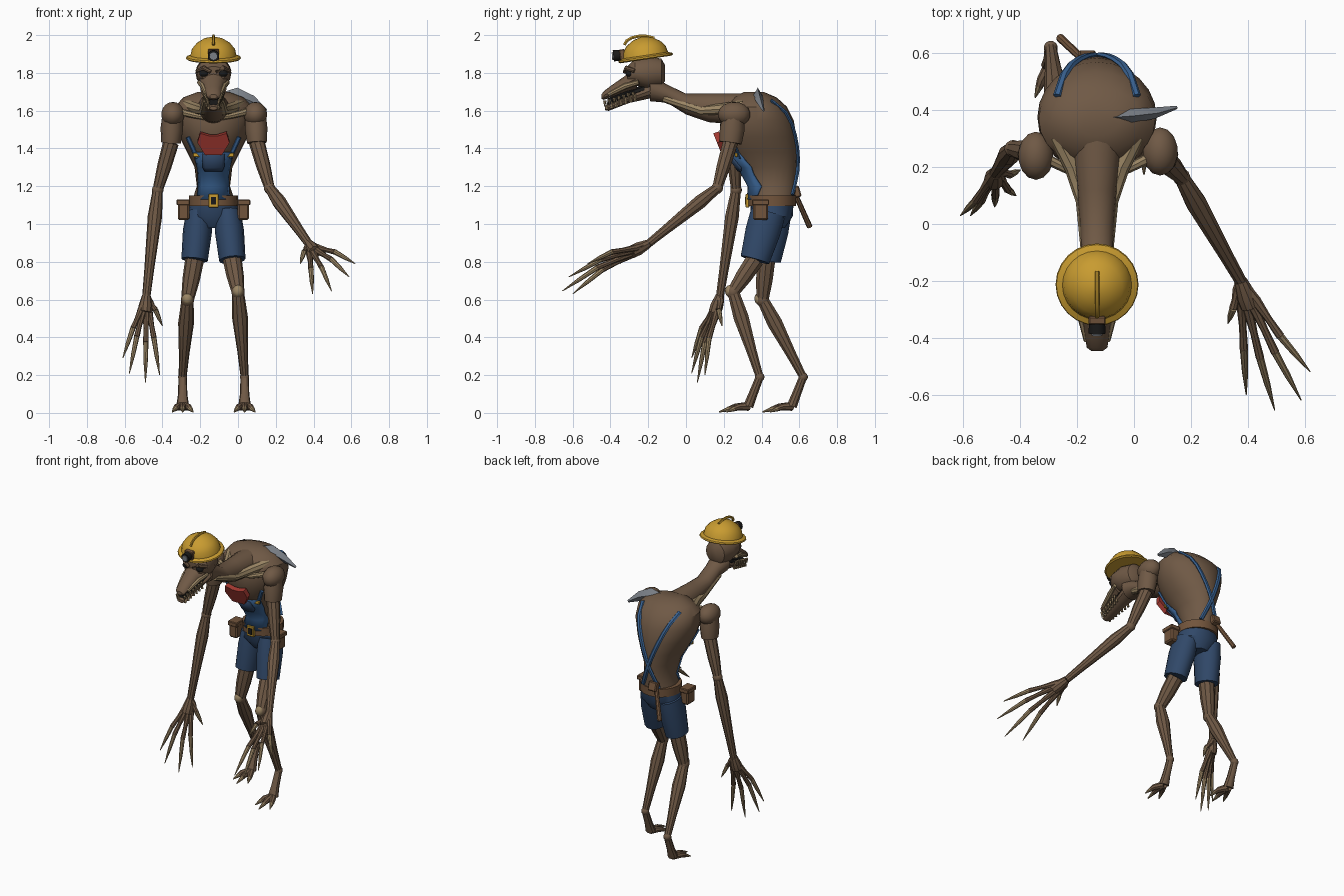
import bpy
import bmesh
import math
from mathutils import Vector, Matrix

cube = bpy.data.objects.get("Cube")
if cube:
    bpy.data.objects.remove(cube, do_unlink=True)

BODY_SHIFT = Vector((-.13, 0, 0))   # the body's mid plane is off centre


def material(name, red, green, blue):
    mat = bpy.data.materials.new(name)
    mat.use_nodes = True
    color = (red, green, blue, 1)
    mat.diffuse_color = color
    mat.node_tree.nodes["Principled BSDF"].inputs["Base Color"].default_value = color
    return mat


skin = material("brown skin", .16, .1, .06)
bone = material("tan bone", .33, .24, .13)
yellow = material("helmet yellow", .58, .33, .03)
navy = material("navy denim", .03, .065, .14)
blue = material("blue denim", .04, .12, .28)
red = material("red cloth", .36, .04, .03)
steel = material("grey steel", .21, .23, .26)
leather = material("brown leather", .17, .09, .045)
black = material("black", .01, .01, .01)


def finish(bm, name, mat):
    """Turn a bmesh into a named, shaded object."""
    bmesh.ops.translate(bm, verts=bm.verts, vec=BODY_SHIFT)
    bmesh.ops.recalc_face_normals(bm, faces=bm.faces)
    mesh = bpy.data.meshes.new(name)
    bm.to_mesh(mesh)
    bm.free()
    mesh.materials.append(mat)
    mesh.shade_smooth()
    mesh.set_sharp_from_angle(angle=math.radians(35))
    obj = bpy.data.objects.new(name, mesh)
    bpy.context.scene.collection.objects.link(obj)
    return obj


def tube(name, rings, mat, sides=10, axis=None):
    """Loft ellipses (x, y, z, radius[, second radius]) along a path."""
    bm = bmesh.new()
    centres = [Vector(ring[:3]) for ring in rings]
    loops = []
    for i, ring in enumerate(rings):
        ahead, behind = centres[min(i + 1, len(rings) - 1)], centres[max(i - 1, 0)]
        along = Vector(axis).normalized() if axis else (ahead - behind).normalized()
        ref = Vector((0, 1, 0)) if abs(along.x) > .8 else Vector((1, 0, 0))
        u = (ref - along * ref.dot(along)).normalized()
        v = along.cross(u)
        loop = []
        for k in range(sides):
            angle = math.tau * k / sides
            offset = u * math.cos(angle) * ring[3] + v * math.sin(angle) * ring[-1]
            loop.append(bm.verts.new(centres[i] + offset))
        loops.append(loop)
    for low, high in zip(loops, loops[1:]):
        for k in range(sides):
            n = (k + 1) % sides
            bm.faces.new((low[k], low[n], high[n], high[k]))
    bm.faces.new(loops[0])
    bm.faces.new(loops[-1])
    return finish(bm, name, mat)


def ball(name, centre, size, mat):
    bm = bmesh.new()
    bmesh.ops.create_uvsphere(bm, u_segments=14, v_segments=9, radius=1)
    bmesh.ops.transform(bm, verts=bm.verts,
                        matrix=Matrix.LocRotScale(Vector(centre), None, Vector(size)))
    return finish(bm, name, mat)


def box(name, centre, size, mat, tilt=0):
    bm = bmesh.new()
    bmesh.ops.create_cube(bm, size=1)
    turn = Matrix.Rotation(tilt, 3, 'X').to_quaternion()
    bmesh.ops.transform(bm, verts=bm.verts,
                        matrix=Matrix.LocRotScale(Vector(centre), turn, Vector(size)))
    bmesh.ops.bevel(bm, geom=bm.edges[:], offset=min(size) * .15, segments=1, affect='EDGES')
    return finish(bm, name, mat)


# Torso: height, half width, front y, back y
PROFILE = [(1.1, .12, .335, .575), (1.2, .088, .34, .58), (1.3, .1, .285, .585),
           (1.38, .14, .225, .59), (1.46, .18, .19, .585), (1.55, .21, .18, .57),
           (1.62, .205, .2, .535), (1.67, .16, .25, .48), (1.7, .08, .31, .41)]
tube("torso", [(0, (f + b) / 2, z, w, (b - f) / 2) for z, w, f, b in PROFILE],
     skin, 24, axis=(0, 0, 1))


def on_torso(x, z, side=-1, gap=.008):
    """Point on the torso's front (-1) or back (1) surface."""
    for low, high in zip(PROFILE, PROFILE[1:]):
        if z <= high[0]:
            break
    t = (z - low[0]) / (high[0] - low[0])
    w, f, b = (low[i] + (high[i] - low[i]) * t for i in (1, 2, 3))
    bulge = math.sqrt(max(0, 1 - (x / w) ** 2))
    return Vector((x, (f + b) / 2 + side * ((b - f) / 2 * bulge + gap), z))


def patch(name, rows, mat, gap):
    """Cloth panel hugging the chest, from rows of (height, half width)."""
    bm = bmesh.new()
    columns = 8
    grid = [[bm.verts.new(on_torso(w * (2 * c / columns - 1), z, -1, gap))
             for c in range(columns + 1)] for z, w in rows]
    for low, high in zip(grid, grid[1:]):
        for c in range(columns):
            bm.faces.new((low[c], low[c + 1], high[c + 1], high[c]))
    obj = finish(bm, name, mat)
    solid = obj.modifiers.new("thickness", 'SOLIDIFY')
    solid.thickness = .008
    solid.offset = 0
    return obj


patch("bib", [(1.13, .085), (1.2, .08), (1.26, .08), (1.3, .085), (1.38, .105)], blue, .01)
patch("bib_pocket", [(1.28, .045), (1.3, .055), (1.37, .06)], navy, .02)

# Red neckerchief lying on the chest
bm = bmesh.new()
outline = [(.045, 1.365), (.085, 1.43), (.07, 1.48), (.02, 1.465)]
outline += [(-x, z) for x, z in reversed(outline)]
face = bm.faces.new([bm.verts.new((x, .19 - (z - 1.365) * .4, z)) for x, z in outline])
extruded = bmesh.ops.extrude_face_region(bm, geom=[face])["geom"]
bmesh.ops.translate(bm, vec=(0, .03, .01),
                    verts=[g for g in extruded if isinstance(g, bmesh.types.BMVert)])
finish(bm, "red_neckerchief", red)

# Braces, pouches, clavicles and neck cords on both sides
for side, label in ((-1, "right"), (1, "left")):
    front = [on_torso(side * (.085 + .05 * t), 1.35 + .11 * t) for t in (0, .5, 1)]
    tube(label + "_front_strap", [(*p, .014, .008) for p in front], blue, 6)
    box(label + "_clip", on_torso(side * .09, 1.365, -1, .018), (.035, .014, .022), yellow)
    steps = [i / 8 for i in range(9)]
    back = [on_torso(side * (.14 - .2 * t), 1.655 - .5 * t, 1) for t in steps]
    tube(label + "_back_strap", [(*p, .015, .01) for p in back], blue, 6)
    box(label + "_pouch", (side * .158, .395, 1.07), (.06, .08, .1), leather)
    box(label + "_pouch_flap", (side * .16, .395, 1.115), (.07, .09, .03), leather)
    tube(label + "_clavicle", [(side * .02, .185, 1.56, .014), (side * .1, .19, 1.575, .016),
                               (side * .2, .24, 1.6, .02)], bone, 8)
    tube(label + "_neck_cord", [(side * .035, -.12, 1.665, .02), (side * .05, .08, 1.6, .025),
                                (side * .085, .2, 1.61, .03), (side * .14, .31, 1.63, .03)], bone, 8)

# Shorts waist and belt
tube("shorts_waist", [(0, .455, .98, .07, .07), (0, .455, 1.04, .135, .11),
                      (0, .455, 1.12, .125, .115)], navy, 20, axis=(0, 0, 1))
tube("belt", [(0, .455, z, .13, .128) for z in (1.095, 1.15)], leather, 20, axis=(0, 0, 1))
box("buckle", (0, .325, 1.123), (.052, .02, .07), yellow)
box("buckle_hole", (0, .316, 1.123), (.028, .009, .042), black)

# Neck
tube("neck", [(0, -.19, 1.72, .07), (0, -.1, 1.69, .055, .048), (0, 0, 1.635, .06, .055),
              (0, .12, 1.615, .07, .076), (0, .25, 1.61, .085, .082), (0, .36, 1.6, .1, .09)],
     skin, 16, axis=(0, 1, 0))

# Head
FORWARD = (0, -1, 0)
tube("skull", [(0, -.11, 1.8, .03, .04), (0, -.13, 1.8, .07, .075), (0, -.2, 1.8, .095, .09),
               (0, -.27, 1.805, .09, .07), (0, -.31, 1.79, .06, .045)], skin, 16, FORWARD)
tube("snout", [(0, -.26, 1.77, .078, .06), (0, -.33, 1.737, .052, .042), (0, -.4, 1.7, .042, .03),
               (0, -.435, 1.68, .036, .023), (0, -.447, 1.675, .02, .012)], skin, 12, FORWARD)
tube("lower_jaw", [(0, -.19, 1.705, .06, .04), (0, -.3, 1.665, .045, .024),
                   (0, -.41, 1.617, .032, .018), (0, -.43, 1.613, .02, .01)], skin, 12, FORWARD)
tube("mouth", [(0, -.22, 1.71, .05, .03), (0, -.415, 1.645, .025, .02)], black, 10, FORWARD)
for side, label in ((-1, "right"), (1, "left")):
    ball(label + "_eye", (side * .05, -.298, 1.797), (.026, .022, .02), black)
    tube(label + "_brow", [(side * .015, -.325, 1.805, .01), (side * .05, -.315, 1.826, .013),
                           (side * .085, -.27, 1.81, .012)], skin, 8)
    tube(label + "_cheek", [(side * .075, -.25, 1.75, .012), (side * .055, -.32, 1.73, .016),
                            (side * .035, -.41, 1.685, .012)], bone, 8)
    for i in range(7):
        t = i / 6
        x, y, z = side * (.052 - .024 * t), -.28 - .15 * t, 1.7 - .045 * t
        tube(label + "_upper_tooth", [(x, y, z, .01), (x, y, z - .035, .002)], bone, 5)
        tube(label + "_lower_tooth", [(x * .9, y + .012, z - .05, .009),
                                      (x * .9, y + .012, z - .012, .002)], bone, 5)

# Helmet, tilted forward
UP = Vector((0, -.15, 1)).normalized()
BRIM = Vector((0, -.213, 1.877))
shell = [(-.006, .138), (0, .146), (.008, .143), (.016, .122), (.05, .114),
         (.08, .09), (.105, .05), (.114, .012)]
tube("helmet", [(*(BRIM + UP * h), r) for h, r in shell], yellow, 24, UP)
ridge = [BRIM + UP * (.06 + .06 * math.sin(a)) + Vector((0, -.105 * math.cos(a), 0))
         for a in (.2, .6, 1, 1.4, 1.8, 2.2)]
tube("helmet_ridge", [(*p, .008, .009) for p in ridge], yellow, 6)
box("lamp_mount", (0, -.335, 1.89), (.06, .03, .07), leather, .15)
tube("lamp", [(0, -.34, 1.895, .028), (0, -.385, 1.89, .03)], black, 12)
tube("lamp_glass", [(0, -.38, 1.89, .02), (0, -.392, 1.889, .02)], steel, 12)


def arm(label, shoulder, cuff, elbow, wrist, tips):
    """Shoulder, sleeve-like upper arm, forearm and a clawed hand."""
    shoulder, cuff, elbow, wrist = map(Vector, (shoulder, cuff, elbow, wrist))
    ball(label + "_shoulder", shoulder, (.063, .086, .066), skin)
    tube(label + "_upper_sleeve", [(*shoulder, .055), (*shoulder.lerp(cuff, .5), .06, .066),
                                   (*cuff, .052, .06)], skin, 12)
    tube(label + "_upper_arm", [(*cuff, .042), (*cuff.lerp(elbow, .5), .038), (*elbow, .027)], skin)
    ball(label + "_elbow", elbow, (.031, .031, .031), skin)
    tube(label + "_forearm", [(*elbow, .027), (*elbow.lerp(wrist, .25), .038),
                              (*elbow.lerp(wrist, .75), .026), (*wrist, .022)], skin)
    tips = [Vector(tip) for tip in tips]
    knuckles = [wrist.lerp(tip, .22) for tip in tips]
    middle = sum(knuckles[:4], Vector()) / 4
    tube(label + "_palm", [(*wrist, .024), (*wrist.lerp(middle, .6), .036), (*middle, .035)], skin)
    for i, (knuckle, tip) in enumerate(zip(knuckles, tips)):
        bend = knuckle.lerp(tip, .45) + Vector((0, -.012, .016))
        tube(f"{label}_finger_{i}", [(*wrist.lerp(knuckle, .4), .018), (*knuckle, .019),
                                     (*knuckle.lerp(bend, .5), .013), (*bend, .015)], skin, 8)
        tube(f"{label}_claw_{i}", [(*bend, .014), (*bend.lerp(tip, .5), .011), (*tip, .002)], bone, 8)


arm("left", (.222, .255, 1.58), (.23, .235, 1.43), (.297, .165, 1.19), (.505, -.2, .895),
    [(.525, -.6, .63), (.625, -.655, .645), (.718, -.62, .72), (.75, -.52, .79), (.46, -.35, .79)])
arm("right", (-.215, .24, 1.58), (-.225, .25, 1.43), (-.295, .265, 1.18), (-.355, .18, .62),
    [(-.48, .03, .29), (-.445, .03, .21), (-.36, .06, .16), (-.285, .1, .2), (-.27, .19, .46)])


def leg(label, hip, hem, knee, ankle):
    """Shorts leg, thigh, shin and a three-toed foot."""
    hip, hem, knee, ankle = map(Vector, (hip, hem, knee, ankle))
    tube(label + "_shorts_leg", [(*hip, .07, .095), (*hip.lerp(hem, .4), .077, .095),
                                 (*hem, .07, .08)], navy, 14)
    tube(label + "_thigh", [(*hem, .05), (*hem.lerp(knee, .5), .046), (*knee, .034)], skin)
    ball(label + "_knee", knee, (.036, .036, .04), skin)
    ball(label + "_kneecap", knee + Vector((0, -.018, .005)), (.028, .025, .032), bone)
    tube(label + "_shin", [(*knee, .032), (*knee.lerp(ankle, .3), .042), (*knee.lerp(ankle, .7), .028),
                           (*ankle, .021)], skin)
    ball(label + "_heel", ankle, (.025, .025, .025), skin)
    instep = Vector((ankle.x, ankle.y - .06, .035))
    tube(label + "_foot", [(*ankle, .022), (*ankle.lerp(instep, .6), .025), (*instep, .034, .028)], skin)
    for i in (-1, 0, 1):
        joint = instep + Vector((i * .032, -.07 + abs(i) * .015, -.004))
        tip = Vector((ankle.x + i * .055, ankle.y - .215 + abs(i) * .04, .005))
        tube(f"{label}_toe_{i + 1}", [(*instep, .024), (*joint, .018), (*joint.lerp(tip, .4), .013)], skin, 8)
        tube(f"{label}_toe_claw_{i + 1}", [(*joint.lerp(tip, .35), .014), (*tip, .003)], bone, 8)


leg("left", (.075, .435, 1.06), (.1, .365, .81), (.13, .25, .64), (.165, .39, .19))
leg("right", (-.075, .465, 1.06), (-.1, .425, .81), (-.137, .405, .6), (-.163, .62, .19))

# Pickaxe slung across the back
tube("pickaxe_handle", [(.16, .385, 1.66, .013), (-.03, .56, 1.2, .013), (-.13, .655, .985, .015)], leather, 8)
tube("pickaxe_head", [(.06, .375, 1.67, .02, .03), (.12, .38, 1.68, .025, .042),
                      (.2, .39, 1.65, .02, .032), (.28, .41, 1.6, .006, .008)], steel, 4)
box("pickaxe_loop", (-.035, .585, 1.17), (.06, .04, .06), leather, .3)
